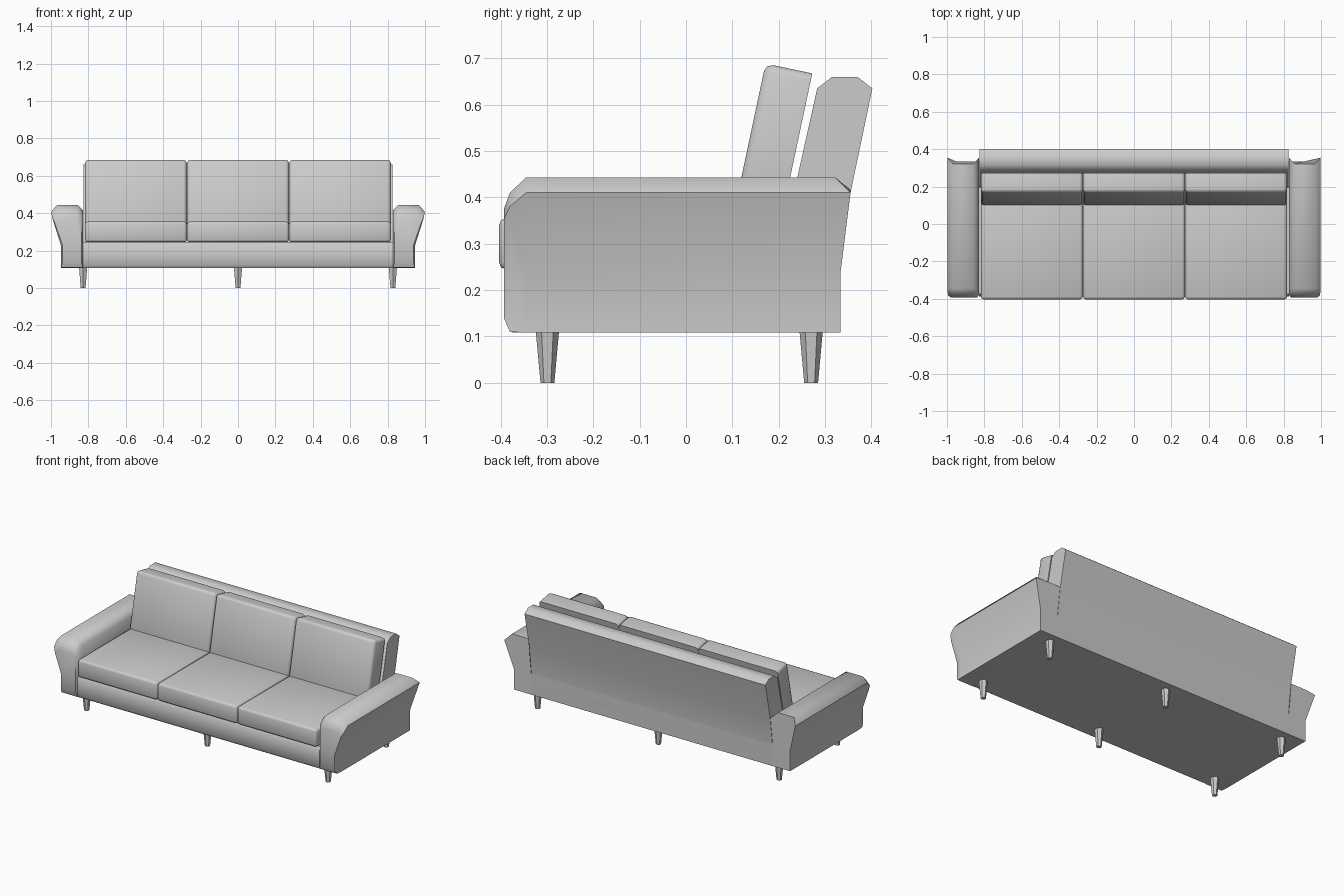
import bpy, bmesh, math
from mathutils import Matrix, Vector

if "Cube" in bpy.data.objects:
    bpy.data.objects.remove(bpy.data.objects["Cube"])


def finish(bm, name):
    bmesh.ops.recalc_face_normals(bm, faces=bm.faces)
    me = bpy.data.meshes.new(name)
    bm.to_mesh(me)
    bm.free()
    ob = bpy.data.objects.new(name, me)
    bpy.context.collection.objects.link(ob)
    bpy.ops.object.select_all(action='DESELECT')
    bpy.context.view_layer.objects.active = ob
    ob.select_set(True)
    bpy.ops.object.shade_smooth_by_angle(angle=math.radians(50))
    return ob


def loft(name, rings):
    bm = bmesh.new()
    loops = [[bm.verts.new(p) for p in r] for r in rings]
    n = len(loops[0])
    for a, b in zip(loops, loops[1:]):
        for i in range(n):
            j = (i + 1) % n
            bm.faces.new((a[i], a[j], b[j], b[i]))
    bm.faces.new(loops[0])
    bm.faces.new(loops[-1])
    return finish(bm, name)


def cushion(name, size, matrix, bevel, keep_back):
    """Box with softened edges; keep_back leaves the rear edges sharp."""
    bm = bmesh.new()
    bmesh.ops.create_cube(bm, size=1, matrix=Matrix.Diagonal((*size, 1)))
    edges = [e for e in bm.edges
             if not (keep_back and all(v.co.y > 0 for v in e.verts))]
    bmesh.ops.bevel(bm, geom=edges, offset=bevel, segments=2, profile=0.5,
                    affect='EDGES')
    bm.transform(matrix)
    return finish(bm, name)


# Seat base
base_profile = [(-0.375, 0.108), (-0.387, 0.125), (-0.387, 0.225),
                (-0.375, 0.243), (0.30, 0.243), (0.333, 0.24), (0.333, 0.108)]
loft("seat_base", [[(x, y, z) for y, z in base_profile] for x in (-0.83, 0.83)])

# Backrest, leaning backwards
back_profile = [(0.17, 0.15), (0.195, 0.24), (0.283, 0.635), (0.315, 0.66),
                (0.37, 0.66), (0.402, 0.635), (0.355, 0.41), (0.333, 0.24),
                (0.333, 0.15)]
loft("backrest", [[(x, y, z) for y, z in back_profile] for x in (-0.826, 0.826)])

# Flared arms: a cross-section swept from front to back
arm_section = [(0.828, 0.108), (0.828, 0.24), (0.828, 0.415), (0.857, 0.443),
               (0.968, 0.443), (0.998, 0.41), (0.947, 0.235), (0.947, 0.108)]


def arm_ring(side, y, top, bottom, inset):
    return [(side * (0.89 + (x - 0.89) * inset), y,
             bottom + (z - 0.108) * (top - bottom) / 0.335)
            for x, z in arm_section]


def arm_back(side, y_top):
    # rear end leans outwards above the base
    ring = []
    for x, z in arm_section:
        y = 0.333 + 0.022 * max(0, z - 0.24) / 0.17
        ring.append((side * x, y_top if z > 0.43 else y, z))
    return ring


for side, label in ((-1, "left"), (1, "right")):
    loft(label + "_arm", [
        arm_ring(side, -0.393, 0.375, 0.14, 0.84),
        arm_ring(side, -0.380, 0.41, 0.11, 0.97),
        arm_ring(side, -0.345, 0.443, 0.108, 1.0),
        arm_back(side, 0.322)])

# Three seat cushions and three back cushions
tilt = Matrix.Rotation(math.radians(-12), 4, 'X')
for i, x in enumerate((-0.546, 0, 0.546)):
    seat_m = Matrix.Translation((x, -0.101, 0.3))
    cushion(f"seat_cushion_{i + 1}", (0.544, 0.604, 0.11), seat_m, 0.014, False)
    top = Vector((x, 0.222, 0.678))
    back_m = Matrix.Translation(top) @ tilt @ Matrix.Translation((0, 0, -0.19))
    cushion(f"back_cushion_{i + 1}", (0.544, 0.103, 0.38), back_m, 0.017, True)

# Tapered six-sided legs
for i, x in enumerate((-0.828, 0, 0.828)):
    for y, label in ((-0.299, "front"), (0.27, "back")):
        bm = bmesh.new()
        bmesh.ops.create_cone(bm, cap_ends=True, segments=6, radius1=0.015,
                              radius2=0.025, depth=0.11,
                              matrix=Matrix.Translation((x, y, 0.055)))
        finish(bm, f"{label}_leg_{i + 1}")
